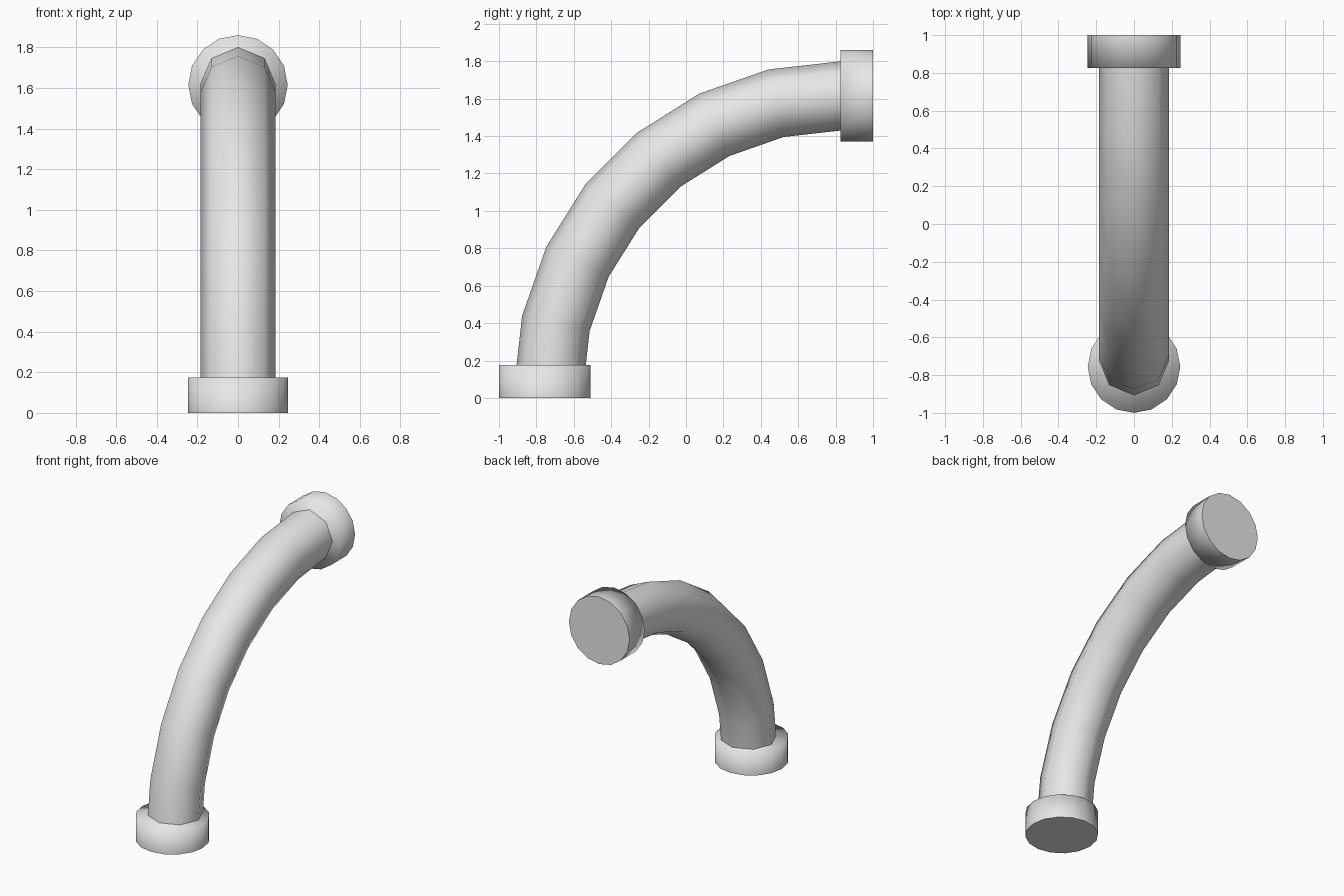
import bpy, bmesh, math
from mathutils import Matrix, Vector

cube = bpy.data.objects.get("Cube")
if cube:
    bpy.data.objects.remove(cube, do_unlink=True)

BEND_CENTRE = Vector((0, 0.83, 0.05))
BEND_RADIUS = 1.565
PIPE_RADIUS = 0.185
COLLAR_RADIUS, COLLAR_DEPTH = 0.245, 0.175

grey = bpy.data.materials.new("pipe_grey")
grey.use_nodes = True
colour = (0.8, 0.8, 0.8, 1)
grey.diffuse_color = colour
grey.node_tree.nodes["Principled BSDF"].inputs["Base Color"].default_value = colour


def finish(name, bm):
    mesh = bpy.data.meshes.new(name)
    bm.to_mesh(mesh)
    bm.free()
    mesh.materials.append(grey)
    obj = bpy.data.objects.new(name, mesh)
    bpy.context.collection.objects.link(obj)
    return obj


# Bent pipe: an octagon swept through a quarter turn
def make_pipe():
    bm = bmesh.new()
    start = BEND_CENTRE - Vector((0, BEND_RADIUS, 0))
    bmesh.ops.create_circle(bm, segments=8, radius=PIPE_RADIUS,
                            matrix=Matrix.Translation(start))
    bmesh.ops.spin(bm, geom=bm.verts[:] + bm.edges[:], cent=BEND_CENTRE,
                   axis=(1, 0, 0), angle=-math.pi / 2, steps=7)
    bmesh.ops.recalc_face_normals(bm, faces=bm.faces[:])
    for face in bm.faces:
        face.smooth = True
    return finish("bent_pipe", bm)


# End collar: rounded shading toward the pipe, flat on the outer end
def make_collar(name, location, outward):
    bm = bmesh.new()
    outward = Vector(outward)
    turn = Matrix.Rotation(math.pi / 2, 4, "X") if outward.y else Matrix()
    bmesh.ops.create_cone(bm, cap_ends=True, segments=16, radius1=COLLAR_RADIUS,
                          radius2=COLLAR_RADIUS, depth=COLLAR_DEPTH,
                          matrix=Matrix.Translation(location) @ turn)
    bmesh.ops.recalc_face_normals(bm, faces=bm.faces[:])
    for face in bm.faces:
        face.smooth = face.normal.dot(outward) < 0.9
    return finish(name, bm)


make_pipe()
make_collar("lower_collar", (0, -0.755, COLLAR_DEPTH / 2), (0, 0, -1))
make_collar("upper_collar", (0, 1 - COLLAR_DEPTH / 2, 1.615), (0, 1, 0))
